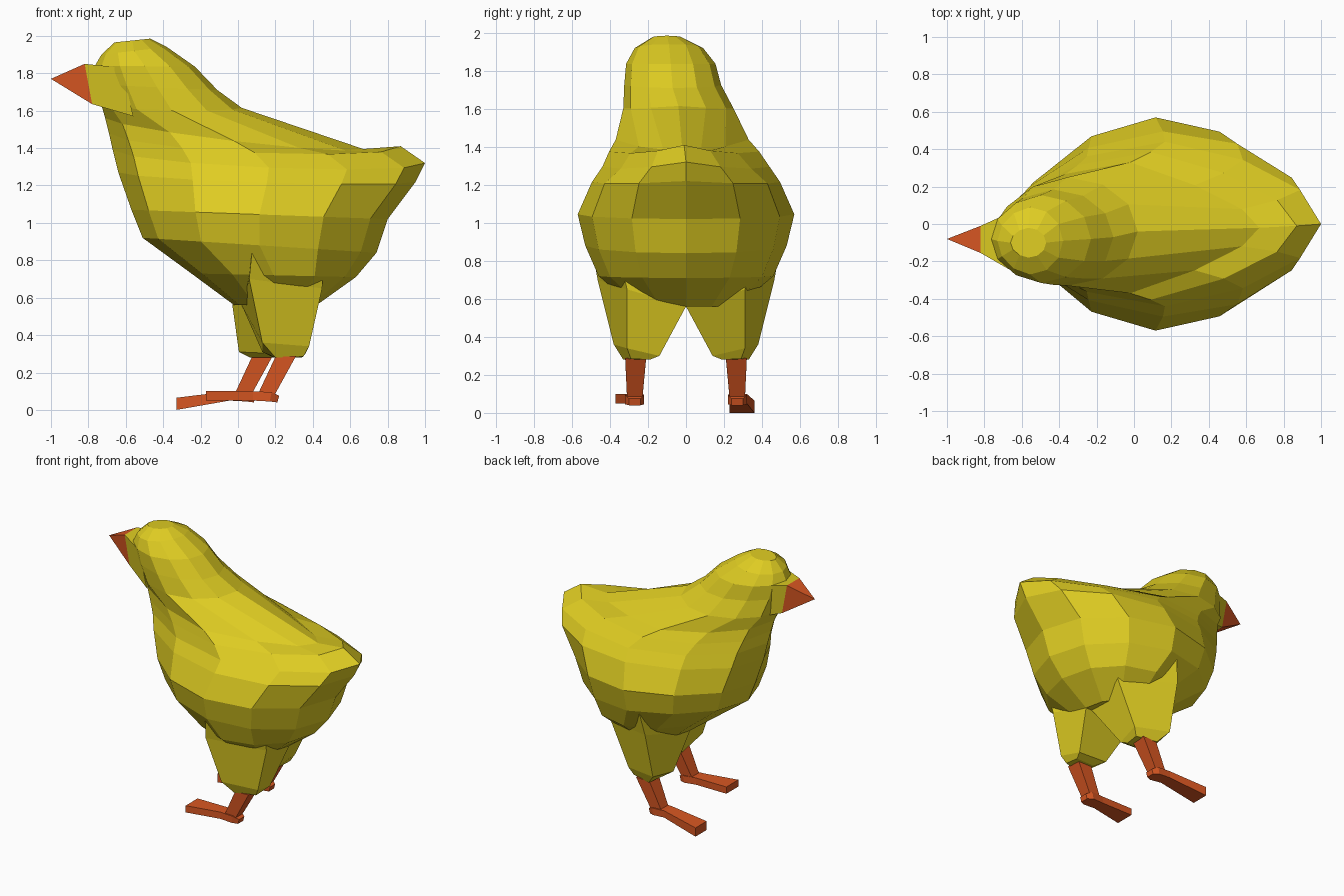
import bpy, bmesh, math


def material(name, rgb):
    m = bpy.data.materials.new(name)
    m.diffuse_color = (*rgb, 1)
    return m


yellow = material("down yellow", (0.74, 0.61, 0.016))
orange = material("beak orange", (0.69, 0.095, 0.016))


def loft(name, rings, mat):
    """Skin a list of equal-length point rings and cap both ends."""
    bm = bmesh.new()
    loops = [[bm.verts.new(p) for p in ring] for ring in rings]
    n = len(loops[0])
    for a, b in zip(loops, loops[1:]):
        for i in range(n):
            j = (i + 1) % n
            bm.faces.new((a[i], a[j], b[j], b[i]))
    bm.faces.new(loops[0])
    bm.faces.new(loops[-1])
    bmesh.ops.remove_doubles(bm, verts=bm.verts, dist=0.0005)
    bmesh.ops.recalc_face_normals(bm, faces=bm.faces)
    mesh = bpy.data.meshes.new(name)
    bm.to_mesh(mesh)
    bm.free()
    mesh.materials.append(mat)
    obj = bpy.data.objects.new(name, mesh)
    bpy.context.collection.objects.link(obj)
    return obj


def body_ring(fx, fz, bx, bz, w, yc, pinch, sag, n=12):
    """Tilted oval from front point to back point, pinched behind, sagging at the sides."""
    pts = []
    for i in range(n):
        t = 2 * math.pi * i / n
        c, s = math.cos(t), math.sin(t)
        u = (1 + c) / 2
        taper = 1 - pinch * max(c, 0) - 0.1 * max(-c, 0)
        pts.append((fx + (bx - fx) * u,
                    yc + w * s * taper,
                    fz + (bz - fz) * u - sag * abs(s)))
    return pts


# Body, neck, head and tail: front x z, back x z, half width, y centre, pinch, sag
sections = [
    (-0.02, 0.56, 0.42, 0.56, 0.27, 0.00, 0.0, 0.0),
    (-0.25, 0.73, 0.63, 0.71, 0.46, 0.00, 0.0, 0.0),
    (-0.51, 0.92, 0.74, 0.84, 0.53, 0.00, 0.0, 0.0),
    (-0.57, 1.07, 0.80, 1.02, 0.57, 0.00, 0.0, 0.0),
    (-0.64, 1.27, 0.95, 1.22, 0.495, 0.00, 0.0, 0.03),
    (-0.67, 1.39, 1.00, 1.32, 0.44, 0.00, 0.2, 0.06),
    (-0.69, 1.48, 0.87, 1.41, 0.395, -0.01, 0.35, 0.07),
    (-0.71, 1.56, 0.67, 1.395, 0.35, -0.02, 0.5, 0.04),
    (-0.73, 1.63, 0.02, 1.615, 0.29, -0.04, 0.0, 0.02),
    (-0.755, 1.74, -0.11, 1.71, 0.255, -0.07, 0.0, 0.0),
    (-0.765, 1.84, -0.23, 1.835, 0.235, -0.08, 0.0, 0.0),
    (-0.73, 1.90, -0.38, 1.94, 0.18, -0.09, 0.0, 0.0),
    (-0.66, 1.965, -0.47, 1.985, 0.08, -0.10, 0.0, 0.0),
]
loft("body", [body_ring(*s) for s in sections], yellow)


def slab(x_top, x_bot, y0, y1, z_top, z_bot):
    """Four-cornered ring facing along x."""
    return [(x_top, y0, z_top), (x_top, y1, z_top),
            (x_bot, y1, z_bot), (x_bot, y0, z_bot)]


# Face block and beak
beak_base = slab(-0.82, -0.78, -0.155, -0.01, 1.85, 1.635)
loft("face", [slab(-0.62, -0.56, -0.27, 0.08, 1.83, 1.57), beak_base], yellow)
loft("beak", [beak_base, slab(-1.0, -1.0, -0.08, -0.08, 1.77, 1.77)], orange)

# Legs: the +y leg stands further forward with its toe lower
for side, label, dx in ((-1, "right", 0.0), (1, "left", -0.125)):
    def place(points, shift=1.0):
        return [(x + dx * shift, side * y, z) for x, y, z in points]

    loft(label + "_thigh", [
        place([(0.08, 0.50, 0.90), (0.46, 0.36, 0.87),
               (0.40, 0.05, 0.80), (0.06, 0.05, 0.80)], 0.3),
        place([(0.06, 0.465, 0.70), (0.45, 0.31, 0.65),
               (0.42, 0.0, 0.56), (0.02, 0.0, 0.56)], 0.4),
        place([(0.13, 0.38, 0.36), (0.38, 0.31, 0.34),
               (0.36, 0.14, 0.30), (0.13, 0.14, 0.31)]),
        place([(0.20, 0.33, 0.28), (0.35, 0.29, 0.285),
               (0.34, 0.19, 0.28), (0.19, 0.19, 0.28)]),
    ], yellow)

    loft(label + "_shank", [
        place([(0.20, 0.32, 0.284), (0.31, 0.32, 0.288),
               (0.31, 0.21, 0.288), (0.20, 0.21, 0.284)]),
        place([(0.10, 0.31, 0.07), (0.19, 0.31, 0.07),
               (0.19, 0.23, 0.07), (0.10, 0.23, 0.07)]),
    ], orange)

    toe = (slab(-0.17, -0.17, 0.23, 0.37, 0.10, 0.05) if side < 0
           else slab(-0.205, -0.205, 0.23, 0.36, 0.065, 0.0))
    loft(label + "_foot", [
        place(slab(0.22, 0.21, 0.24, 0.30, 0.075, 0.04)),
        place(slab(0.18, 0.17, 0.22, 0.32, 0.095, 0.045)),
        place(slab(0.08, 0.08, 0.23, 0.32, 0.10, 0.05)),
        place(toe),
    ], orange)
